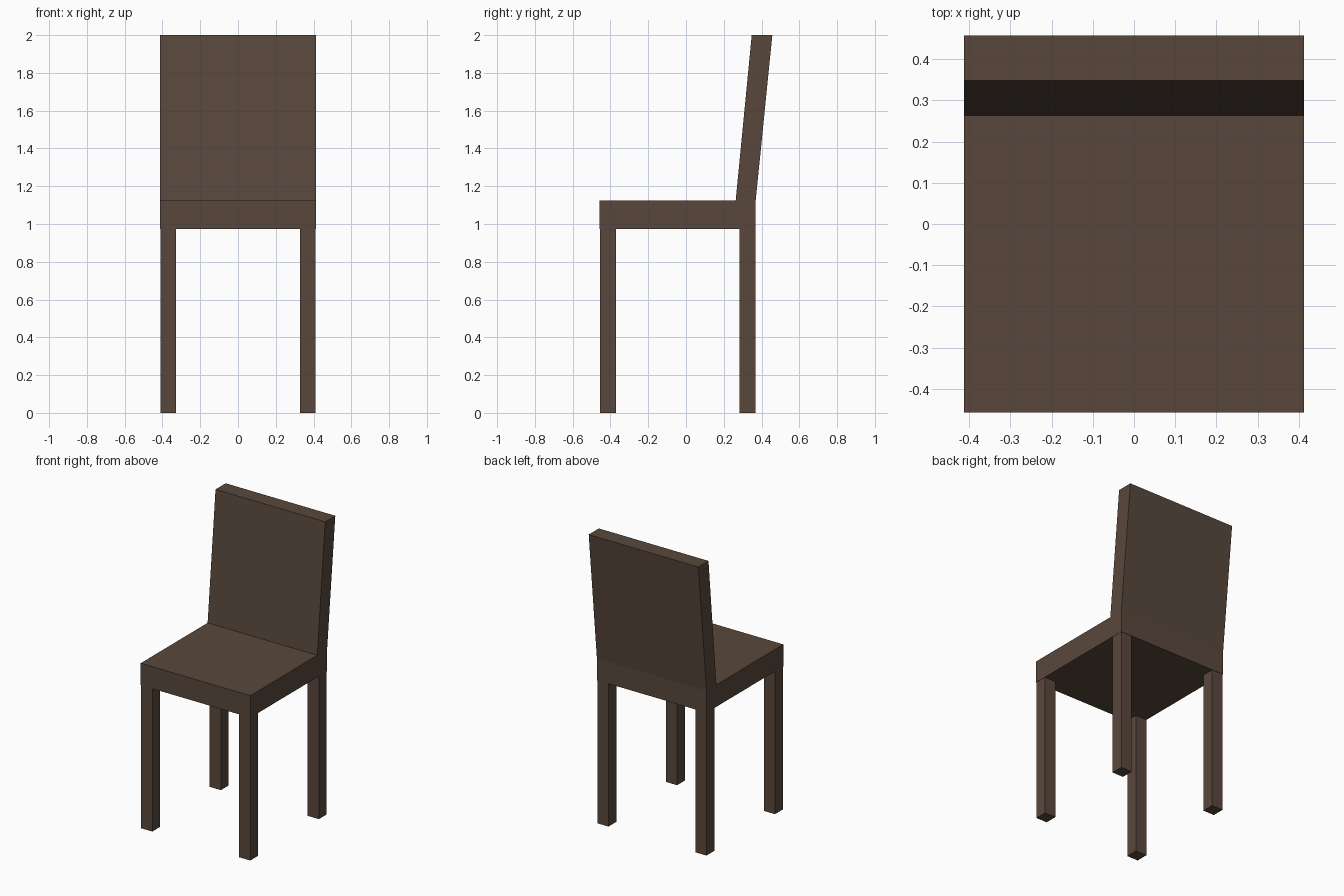
import bpy, bmesh

if "Cube" in bpy.data.objects:
    bpy.data.objects.remove(bpy.data.objects["Cube"])

wood = bpy.data.materials.new("dark brown wood")
wood.diffuse_color = (0.100, 0.064, 0.045, 1)
wood.use_nodes = True
wood.node_tree.nodes["Principled BSDF"].inputs["Base Color"].default_value = wood.diffuse_color


def extrude_profile(name, profile, x0, x1):
    """Solid made by sweeping a (y, z) side profile from x0 to x1."""
    bm = bmesh.new()
    face = bm.faces.new([bm.verts.new((x0, y, z)) for y, z in profile])
    res = bmesh.ops.extrude_face_region(bm, geom=[face])
    verts = [g for g in res["geom"] if isinstance(g, bmesh.types.BMVert)]
    bmesh.ops.translate(bm, verts=verts, vec=(x1 - x0, 0, 0))
    bmesh.ops.recalc_face_normals(bm, faces=bm.faces)
    me = bpy.data.meshes.new(name)
    bm.to_mesh(me)
    bm.free()
    me.materials.append(wood)
    ob = bpy.data.objects.new(name, me)
    bpy.context.collection.objects.link(ob)
    return ob


def rect(y0, y1, z0, z1):
    return [(y0, z0), (y1, z0), (y1, z1), (y0, z1)]


HALF_W, FRONT, REAR = 0.413, -0.457, 0.369
SEAT_LOW, SEAT_TOP = 0.974, 1.124

# Seat and leaning backrest share one continuous side profile
extrude_profile("seat_and_backrest", [
    (FRONT, SEAT_LOW), (REAR, SEAT_LOW), (REAR, SEAT_TOP),
    (0.457, 2.0), (0.348, 2.0), (0.263, SEAT_TOP), (FRONT, SEAT_TOP),
], -HALF_W, HALF_W)

# Four square legs, set just inside the seat edges
for end, y0, y1 in (("front", -0.455, -0.371), ("back", 0.283, 0.367)):
    for side, x0, x1 in (("left", -0.411, -0.327), ("right", 0.327, 0.411)):
        extrude_profile(f"{end}_{side}_leg", rect(y0, y1, 0, SEAT_LOW), x0, x1)
